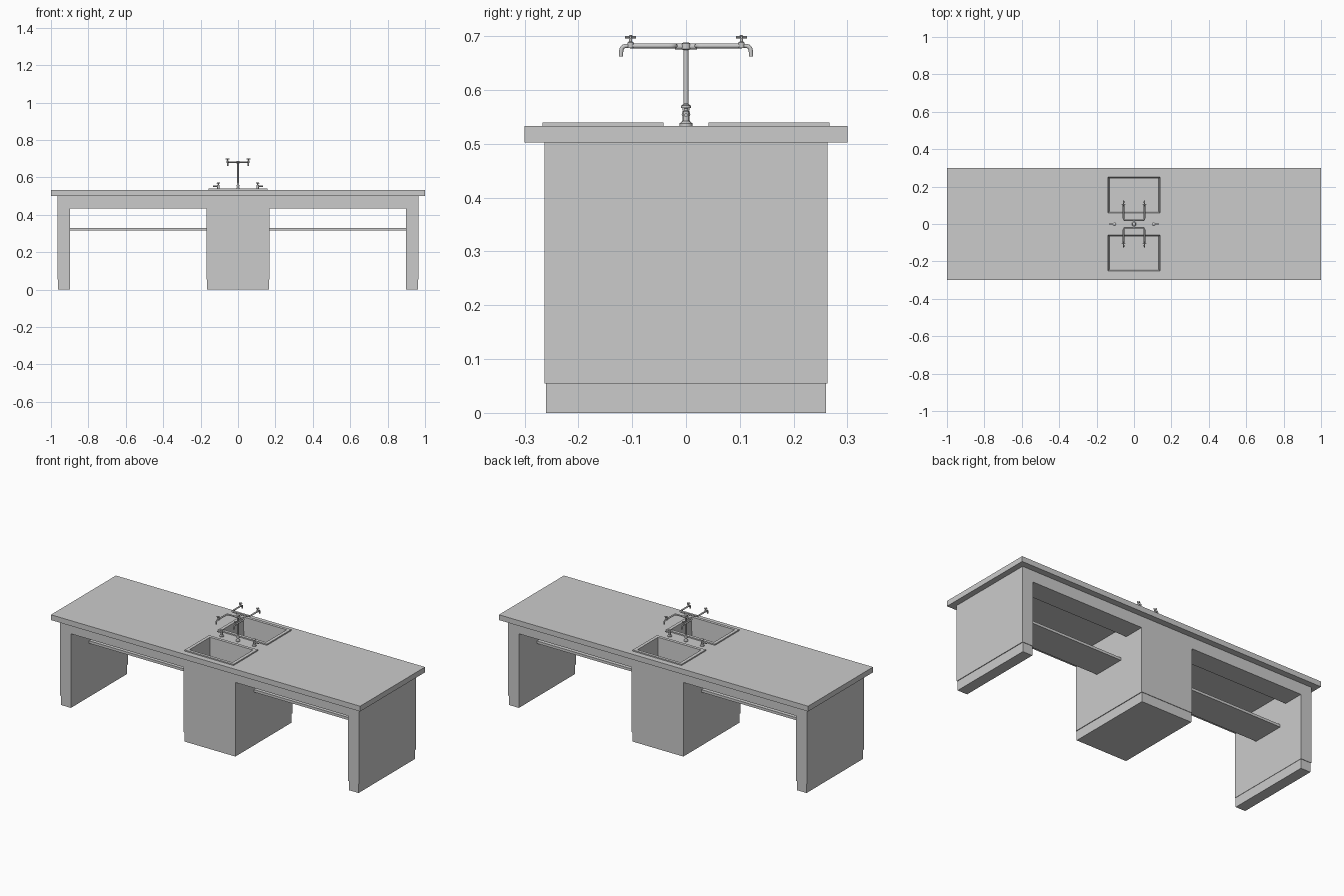
import bpy, bmesh, math
from mathutils import Vector

if "Cube" in bpy.data.objects:
    bpy.data.objects.remove(bpy.data.objects["Cube"])


def finish(name, bm, smooth=False):
    bmesh.ops.recalc_face_normals(bm, faces=bm.faces)
    me = bpy.data.meshes.new(name)
    bm.to_mesh(me)
    bm.free()
    ob = bpy.data.objects.new(name, me)
    bpy.context.collection.objects.link(ob)
    if smooth:
        activate(ob)
        bpy.ops.object.shade_smooth_by_angle(angle=math.radians(35))
    return ob


def activate(ob):
    bpy.ops.object.select_all(action='DESELECT')
    ob.select_set(True)
    bpy.context.view_layer.objects.active = ob


def box(name, x0, x1, y0, y1, z0, z1):
    bm = bmesh.new()
    bmesh.ops.create_cube(bm, size=1)
    for v in bm.verts:
        v.co = ((x0 + x1) / 2 + v.co.x * (x1 - x0),
                (y0 + y1) / 2 + v.co.y * (y1 - y0),
                (z0 + z1) / 2 + v.co.z * (z1 - z0))
    return finish(name, bm)


def loft(name, rings, cap_start=True, cap_end=True, smooth=False):
    bm = bmesh.new()
    rows = [[bm.verts.new(p) for p in r] for r in rings]
    n = len(rows[0])
    for a, b in zip(rows, rows[1:]):
        for i in range(n):
            bm.faces.new((a[i], a[(i + 1) % n], b[(i + 1) % n], b[i]))
    if cap_start:
        bm.faces.new(rows[0][::-1])
    if cap_end:
        bm.faces.new(rows[-1])
    return finish(name, bm, smooth)


def lathe(name, x, y, profile, n=16):
    rings = [[(x + r * math.cos(2 * math.pi * i / n),
               y + r * math.sin(2 * math.pi * i / n), z) for i in range(n)]
             for r, z in profile]
    return loft(name, rings, smooth=True)


def tube(name, pts, r, fillet=0.012, n=12):
    """Round pipe along a path with rounded corners."""
    pts = [Vector(p) for p in pts]
    path = [pts[0]]
    for a, b, c in zip(pts, pts[1:], pts[2:]):
        p = b + (a - b).normalized() * fillet
        q = b + (c - b).normalized() * fillet
        for i in range(6):
            t = i / 5
            path.append(p * (1 - t) ** 2 + b * 2 * t * (1 - t) + q * t * t)
    path.append(pts[-1])
    tan = [(path[min(i + 1, len(path) - 1)] - path[max(i - 1, 0)]).normalized()
           for i in range(len(path))]
    u = tan[0].orthogonal().normalized()
    rings = []
    for p, t in zip(path, tan):
        u = (u - t * u.dot(t)).normalized()
        w = t.cross(u)
        rings.append([p + r * (u * math.cos(2 * math.pi * k / n) + w * math.sin(2 * math.pi * k / n))
                      for k in range(n)])
    return loft(name, rings, smooth=True)


# Worktop, centre cabinet
top = box("worktop", -1, 1, -0.3, 0.3, 0.502, 0.533)
cabinet = box("centre_cabinet", -0.169, 0.169, -0.263, 0.263, 0.055, 0.502)
box("cabinet_plinth", -0.165, 0.165, -0.26, 0.26, 0, 0.055)

# End panels, aprons and shelves
for side, s in (("left", -1), ("right", 1)):
    def span(a, b):
        return sorted((s * a, s * b))
    box(side + "_end_panel", *span(0.897, 0.966), -0.263, 0.263, 0.055, 0.502)
    box(side + "_end_plinth", *span(0.899, 0.962), -0.26, 0.26, 0, 0.055)
    box(side + "_front_apron", *span(0.169, 0.897), -0.263, -0.14, 0.435, 0.502)
    box(side + "_back_apron", *span(0.169, 0.897), 0.14, 0.263, 0.435, 0.502)
    box(side + "_shelf", *span(0.169, 0.897), -0.095, 0.097, 0.315, 0.33)


# Sinks: raised rim and tapered basin, set into cut openings
def rect(hx, y0, y1, z):
    return [(-hx, y0, z), (hx, y0, z), (hx, y1, z), (-hx, y1, z)]


for side, s in (("front", -1), ("back", 1)):
    y0, y1 = sorted((s * 0.06, s * 0.25))
    cutter = box("sink_cutter", -0.141, 0.141, y0 - 0.002, y1 + 0.002, 0.37, 0.6)
    cutter.hide_render = True
    for ob in (top, cabinet):
        activate(ob)
        m = ob.modifiers.new("sink_opening", 'BOOLEAN')
        m.object, m.operation, m.solver = cutter, 'DIFFERENCE', 'EXACT'
        bpy.ops.object.modifier_apply(modifier=m.name)
    bpy.data.objects.remove(cutter)
    r0, r1 = sorted((s * 0.042, s * 0.267))
    loft(side + "_sink", [rect(0.158, r0, r1, 0.533), rect(0.158, r0, r1, 0.54),
                          rect(0.139, y0, y1, 0.54),
                          rect(0.131, y0 + 0.008, y1 - 0.008, 0.372)], cap_start=False)

# Central tap column with turned base and hub
lathe("tap_column", 0, 0, [(0.012, 0.533), (0.012, 0.537), (0.007, 0.543), (0.006, 0.549),
                           (0.008, 0.555), (0.006, 0.562), (0.0065, 0.573), (0.0045, 0.575),
                           (0.0045, 0.674), (0.009, 0.676), (0.009, 0.686), (0.005, 0.688)])
tube("tap_hub", [(0, -0.02, 0.681), (0, 0.02, 0.681)], 0.006)

# Branched pipes, four spouts and their cross handles
for side, s in (("front", -1), ("back", 1)):
    tube(side + "_tap_pipe", [(-0.056, s * 0.104, 0.682), (-0.056, s * 0.02, 0.682),
                              (0.056, s * 0.02, 0.682), (0.056, s * 0.104, 0.682)], 0.0045)
    for hand, x in (("left", -0.056), ("right", 0.056)):
        part = side + "_" + hand
        tube(part + "_spout", [(x, s * 0.09, 0.682), (x, s * 0.12, 0.682),
                               (x, s * 0.121, 0.662)], 0.004, 0.01)
        lathe(part + "_valve", x, s * 0.103, [(0.006, 0.678), (0.006, 0.688), (0.003, 0.69),
                                              (0.003, 0.696), (0.004, 0.7), (0.002, 0.702)], 12)
        tube(part + "_handle_y", [(x, s * 0.103 - 0.01, 0.698), (x, s * 0.103 + 0.01, 0.698)], 0.0022, n=8)
        tube(part + "_handle_x", [(x - 0.01, s * 0.103, 0.698), (x + 0.01, s * 0.103, 0.698)], 0.0022, n=8)

# Low side outlets with outward nozzles
for side, s in (("left", -1), ("right", 1)):
    x = s * 0.105
    lathe(side + "_outlet_body", x, 0, [(0.012, 0.533), (0.012, 0.538), (0.006, 0.542), (0.006, 0.56),
                                        (0.003, 0.562), (0.003, 0.566), (0.009, 0.567),
                                        (0.009, 0.571), (0.004, 0.573)])
    tube(side + "_outlet_nozzle", [(x, 0, 0.553), (s * 0.133, 0, 0.553)], 0.0035)
